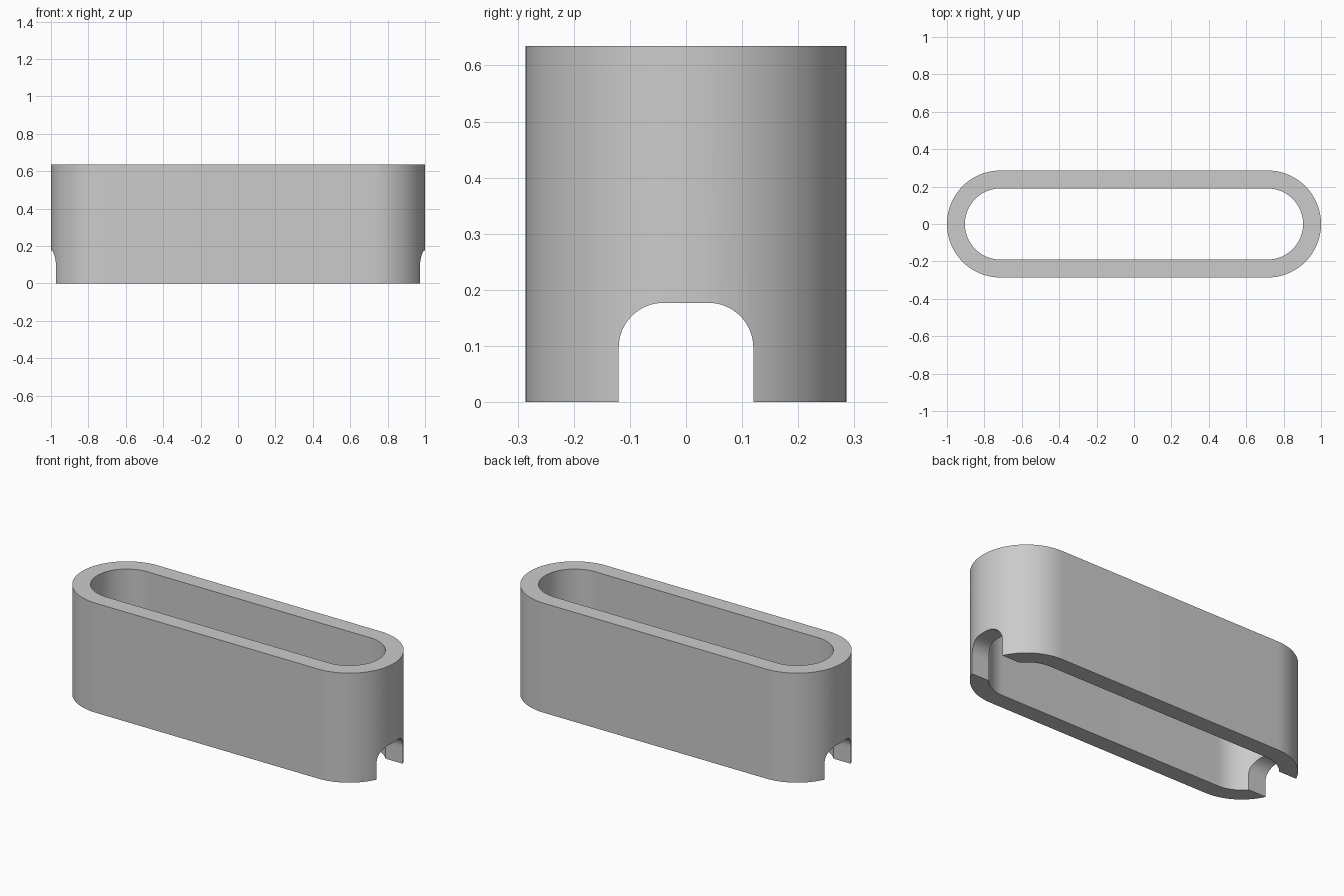
import bpy, bmesh
from math import sin, cos, pi, radians

cube = bpy.data.objects.get("Cube")
if cube:
    bpy.data.objects.remove(cube, do_unlink=True)

HEIGHT = 0.635
CENTRE = 0.714            # x of the rounded end centres
OUTER, INNER = 0.286, 0.19
NOTCH_HALF, NOTCH_TOP, NOTCH_R = 0.12, 0.177, 0.08

grey = bpy.data.materials.new("plain grey")
grey.use_nodes = True
colour = (0.6, 0.6, 0.6, 1)
grey.diffuse_color = colour
grey.node_tree.nodes["Principled BSDF"].inputs["Base Color"].default_value = colour


def arc(cx, cy, r, start, end, steps):
    angles = [start + (end - start) * i / steps for i in range(steps + 1)]
    return [(cx + r * cos(a), cy + r * sin(a)) for a in angles]


def stadium(r, steps=48):
    return (arc(CENTRE, 0, r, -pi / 2, pi / 2, steps)
            + arc(-CENTRE, 0, r, pi / 2, 3 * pi / 2, steps))


def make_object(name, bm):
    bmesh.ops.recalc_face_normals(bm, faces=bm.faces)
    mesh = bpy.data.meshes.new(name)
    bm.to_mesh(mesh)
    bm.free()
    mesh.materials.append(grey)
    obj = bpy.data.objects.new(name, mesh)
    bpy.context.collection.objects.link(obj)
    return obj


# Hollow sleeve: outer and inner walls joined by flat rims
bm = bmesh.new()
loops = [[bm.verts.new((x, y, z)) for x, y in stadium(r)]
         for r, z in ((OUTER, 0), (OUTER, HEIGHT), (INNER, HEIGHT), (INNER, 0))]
for k, a in enumerate(loops):
    b = loops[(k + 1) % 4]
    for i in range(len(a)):
        j = (i + 1) % len(a)
        bm.faces.new((a[i], a[j], b[j], b[i]))
sleeve = make_object("sleeve", bm)

# Arched cutter running lengthwise through both ends
inset, spring = NOTCH_HALF - NOTCH_R, NOTCH_TOP - NOTCH_R
profile = ([(NOTCH_HALF, -0.1)]
           + arc(inset, spring, NOTCH_R, 0, pi / 2, 16)
           + arc(-inset, spring, NOTCH_R, pi / 2, pi, 16)
           + [(-NOTCH_HALF, -0.1)])
bm = bmesh.new()
face = bm.faces.new([bm.verts.new((-1.2, y, z)) for y, z in profile])
ext = bmesh.ops.extrude_face_region(bm, geom=[face])
bmesh.ops.translate(bm, vec=(2.4, 0, 0),
                    verts=[v for v in ext["geom"] if isinstance(v, bmesh.types.BMVert)])
cutter = make_object("notch_cutter", bm)

# Cut the end notches, then smooth the curved walls
cut = sleeve.modifiers.new("end_notches", 'BOOLEAN')
cut.operation = 'DIFFERENCE'
cut.solver = 'EXACT'
cut.object = cutter
bpy.ops.object.select_all(action='DESELECT')
sleeve.select_set(True)
bpy.context.view_layer.objects.active = sleeve
bpy.ops.object.modifier_apply(modifier=cut.name)
bpy.data.objects.remove(cutter, do_unlink=True)
bpy.ops.object.shade_smooth_by_angle(angle=radians(30))
